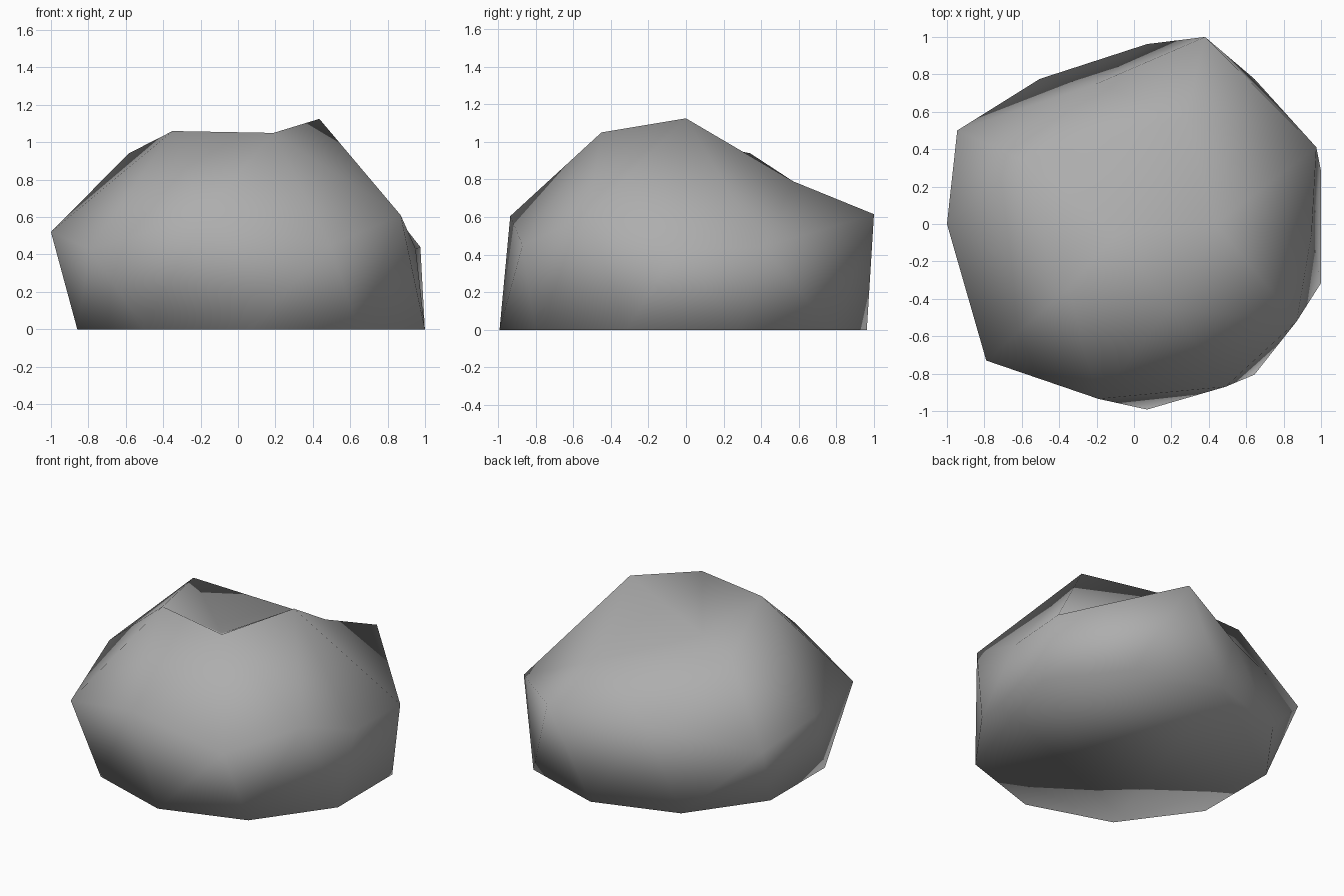
import bpy, bmesh, math

if "Cube" in bpy.data.objects:
    bpy.data.objects.remove(bpy.data.objects["Cube"])

# Rock colour
grey = bpy.data.materials.new("stone grey")
grey.diffuse_color = (0.42, 0.42, 0.42, 1)
grey.use_nodes = True
grey.node_tree.nodes["Principled BSDF"].inputs["Base Color"].default_value = grey.diffuse_color

# Rings of a rough dome, each counter-clockwise from +x
top = (-0.09, -0.05, 0.83)
crown = [(0.435, 0.0, 1.125), (0.28, 0.57, 0.79), (-0.585, 0.34, 0.94),
         (-0.35, -0.34, 1.06), (0.19, -0.45, 1.05)]
belly = [(0.95, -0.05, 0.43), (0.975, 0.41, 0.44), (0.38, 1.0, 0.615),
         (-0.20, 0.75, 0.53), (-0.945, 0.50, 0.44), (-1.0, 0.0, 0.52),
         (-0.79, -0.73, 0.43), (-0.19, -0.935, 0.605), (0.49, -0.87, 0.45),
         (0.87, -0.52, 0.61)]
foot = [(0.07 + 0.977 * math.cos(math.radians(18 + 36 * j)),
         -0.015 + 0.977 * math.sin(math.radians(18 + 36 * j)), 0) for j in range(10)]

bm = bmesh.new()
T = bm.verts.new(top)
C, P, F = ([bm.verts.new(p) for p in ring] for ring in (crown, belly, foot))

# Cap and shoulder: five matching sectors
for k in range(5):
    c, d = C[k], C[(k + 1) % 5]
    a, m, b = P[2 * k], P[2 * k + 1], P[(2 * k + 2) % 10]
    for tri in ((T, c, d), (c, a, m), (c, m, d), (d, m, b)):
        bm.faces.new(tri)

# Side wall down to the ground
for j in range(10):
    n = (j + 1) % 10
    bm.faces.new((P[j], F[j], P[n]))
    bm.faces.new((P[n], F[j], F[n]))

# Flat underside
bm.faces.new(F[::-1])
bmesh.ops.recalc_face_normals(bm, faces=bm.faces)
for f in bm.faces:
    f.smooth = True

mesh = bpy.data.meshes.new("rock")
bm.to_mesh(mesh)
bm.free()
mesh.materials.append(grey)
bpy.context.collection.objects.link(bpy.data.objects.new("rock", mesh))
